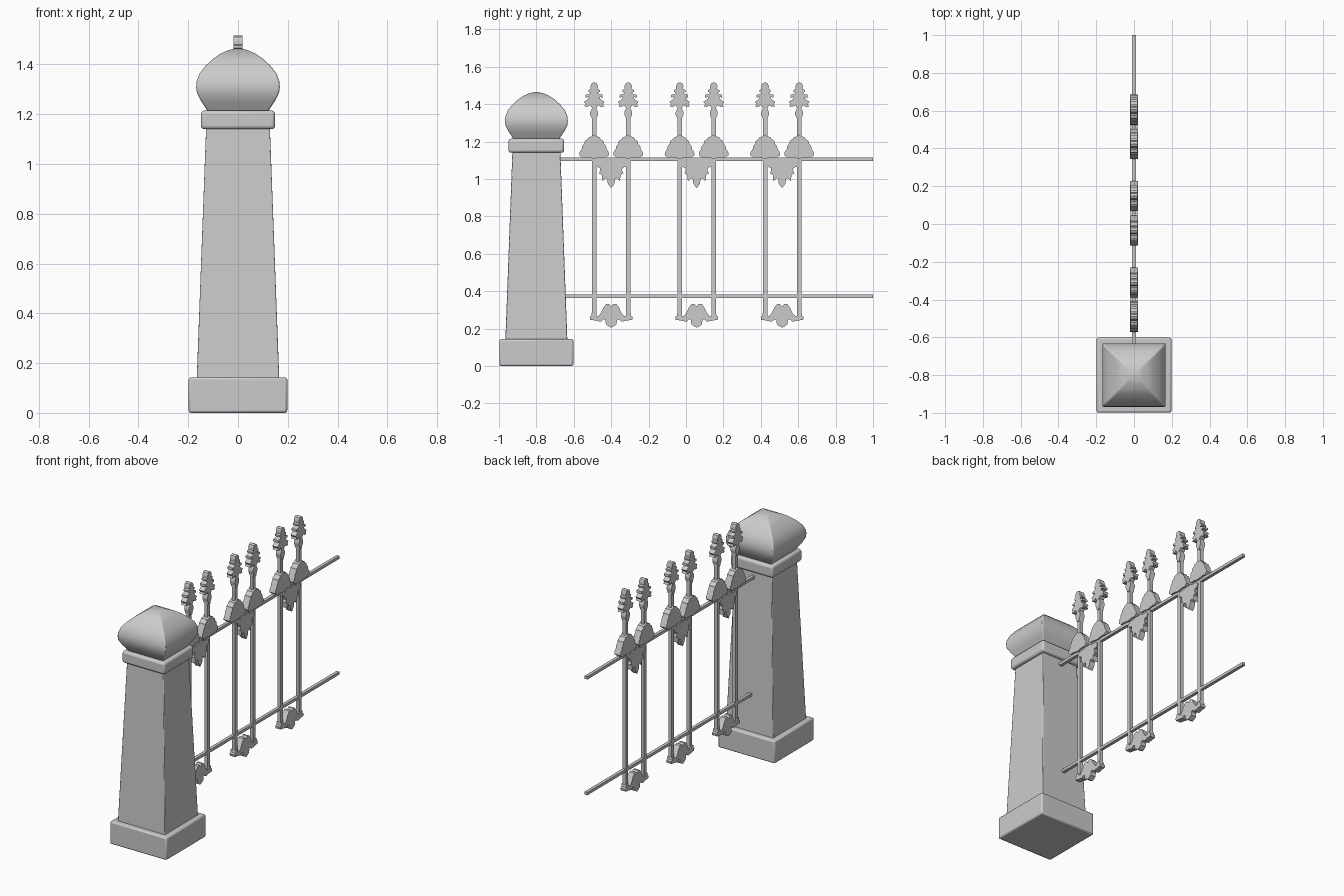
import bpy, bmesh, math

cube = bpy.data.objects.get("Cube")
if cube:
    bpy.data.objects.remove(cube, do_unlink=True)

grey = bpy.data.materials.new("stone grey")
grey.use_nodes = True
grey.diffuse_color = (0.6, 0.6, 0.6, 1)
grey.node_tree.nodes["Principled BSDF"].inputs["Base Color"].default_value = (0.6, 0.6, 0.6, 1)

PILLAR_Y = -0.8


def finish(name, bm, bevel=0, segments=2, angle=35):
    bmesh.ops.recalc_face_normals(bm, faces=bm.faces[:])
    mesh = bpy.data.meshes.new(name)
    bm.to_mesh(mesh)
    bm.free()
    mesh.materials.append(grey)
    obj = bpy.data.objects.new(name, mesh)
    bpy.context.collection.objects.link(obj)
    if bevel:
        mod = obj.modifiers.new("soft edges", 'BEVEL')
        mod.width, mod.segments = bevel, segments
    bpy.ops.object.select_all(action='DESELECT')
    obj.select_set(True)
    bpy.context.view_layer.objects.active = obj
    bpy.ops.object.shade_smooth_by_angle(angle=math.radians(angle))
    return obj


def square_loft(name, rings, bevel=0, segments=2, angle=35):
    """Stack square rings given as (half width, height)."""
    bm = bmesh.new()
    loops = [[bm.verts.new((sx * h, PILLAR_Y + sy * h, z))
              for sx, sy in ((-1, -1), (1, -1), (1, 1), (-1, 1))] for h, z in rings]
    for low, high in zip(loops, loops[1:]):
        for i in range(4):
            j = (i + 1) % 4
            bm.faces.new((low[i], low[j], high[j], high[i]))
    bm.faces.new(loops[0])
    bm.faces.new(loops[-1])
    return finish(name, bm, bevel, segments, angle)


def bar(name, y0, y1, z0, z1, thick):
    bm = bmesh.new()
    bmesh.ops.create_cube(bm, size=1)
    for v in bm.verts:
        v.co = (v.co.x * thick, (y0 + y1) / 2 + v.co.y * (y1 - y0),
                (z0 + z1) / 2 + v.co.z * (z1 - z0))
    return finish(name, bm)


def ornament(name, half, y, thick):
    """Mirror a half outline of (offset, height) and give it thickness."""
    outline = half + [(-a, z) for a, z in reversed(half) if a > 0]
    bm = bmesh.new()
    face = bm.faces.new([bm.verts.new((-thick / 2, y + a, z)) for a, z in outline])
    out = bmesh.ops.extrude_face_region(bm, geom=[face])
    for v in out["geom"]:
        if isinstance(v, bmesh.types.BMVert):
            v.co.x += thick
    bmesh.ops.triangulate(bm, faces=[f for f in bm.faces if len(f.verts) > 4])
    return finish(name, bm)


# Stone pillar
square_loft("pillar_base", [(0.198, 0), (0.198, 0.143)], 0.009)
square_loft("pillar_shaft", [(0.166, 0.13), (0.128, 1.15)], 0.004)
square_loft("pillar_collar", [(0.149, 1.14), (0.149, 1.215)], 0.014, 3)
square_loft("pillar_cap", [
    (0.118, 1.205), (0.128, 1.222), (0.148, 1.252), (0.165, 1.285), (0.168, 1.31),
    (0.166, 1.333), (0.154, 1.365), (0.13, 1.395), (0.1, 1.423), (0.07, 1.444),
    (0.04, 1.457), (0.012, 1.464)], 0.006, 2, 40)

# Horizontal rails
for name, z in (("upper_rail", 1.105), ("lower_rail", 0.373)):
    bar(name, -0.69, 1.0, z - 0.009, z + 0.009, 0.02)

# Half outlines of the ironwork
leaf_tip = [(0, 1.375), (0.014, 1.383), (0.022, 1.395), (0.036, 1.385), (0.052, 1.388),
            (0.046, 1.4), (0.055, 1.412), (0.042, 1.42), (0.03, 1.43), (0.03, 1.437),
            (0.046, 1.436), (0.045, 1.45), (0.03, 1.452), (0.018, 1.46), (0.03, 1.466),
            (0.03, 1.476), (0.018, 1.48), (0.02, 1.497), (0.013, 1.511), (0, 1.517)]
knob = [(0, 1.31), (0.011, 1.315), (0.012, 1.325), (0.021, 1.343), (0.021, 1.358),
        (0.013, 1.374), (0.012, 1.385), (0, 1.388)]
dome = [(0, 1.108), (0.022, 1.113), (0.045, 1.116), (0.062, 1.113), (0.08, 1.128),
        (0.077, 1.145), (0.066, 1.16), (0.064, 1.175), (0.052, 1.19), (0.05, 1.203),
        (0.036, 1.212), (0.028, 1.224), (0.013, 1.227), (0, 1.237)]
pendant = [(0, 1.105), (0.02, 1.108), (0.045, 1.098), (0.075, 1.1), (0.087, 1.085),
           (0.08, 1.065), (0.06, 1.06), (0.058, 1.045), (0.066, 1.03), (0.05, 1.022),
           (0.047, 0.988), (0.03, 1.005), (0.02, 0.997), (0.018, 0.975), (0, 0.95)]
scroll = [(0, 0.318), (0.012, 0.332), (0.028, 0.33), (0.042, 0.312), (0.054, 0.285),
          (0.068, 0.268), (0.08, 0.268), (0.09, 0.285), (0.104, 0.284), (0.106, 0.268),
          (0.115, 0.262), (0.112, 0.246), (0.09, 0.244), (0.072, 0.24), (0.055, 0.237),
          (0.04, 0.25), (0.031, 0.245), (0.028, 0.222), (0.014, 0.212), (0, 0.205)]

# Three pairs of pickets with their ornaments
for pair in range(3):
    mid = -0.4 + 0.457 * pair
    for side, label in ((-1, "front"), (1, "back")):
        y = mid + side * 0.091
        tag = f"{label}_{pair + 1}"
        bar("picket_" + tag, y - 0.012, y + 0.012, 0.255, 1.4, 0.022)
        ornament("picket_dome_" + tag, dome, y, 0.042)
        ornament("picket_knob_" + tag, knob, y, 0.034)
        ornament("picket_leaf_tip_" + tag, leaf_tip, y, 0.036)
    ornament(f"leaf_pendant_{pair + 1}", pendant, mid, 0.036)
    ornament(f"bottom_scroll_{pair + 1}", scroll, mid, 0.036)
